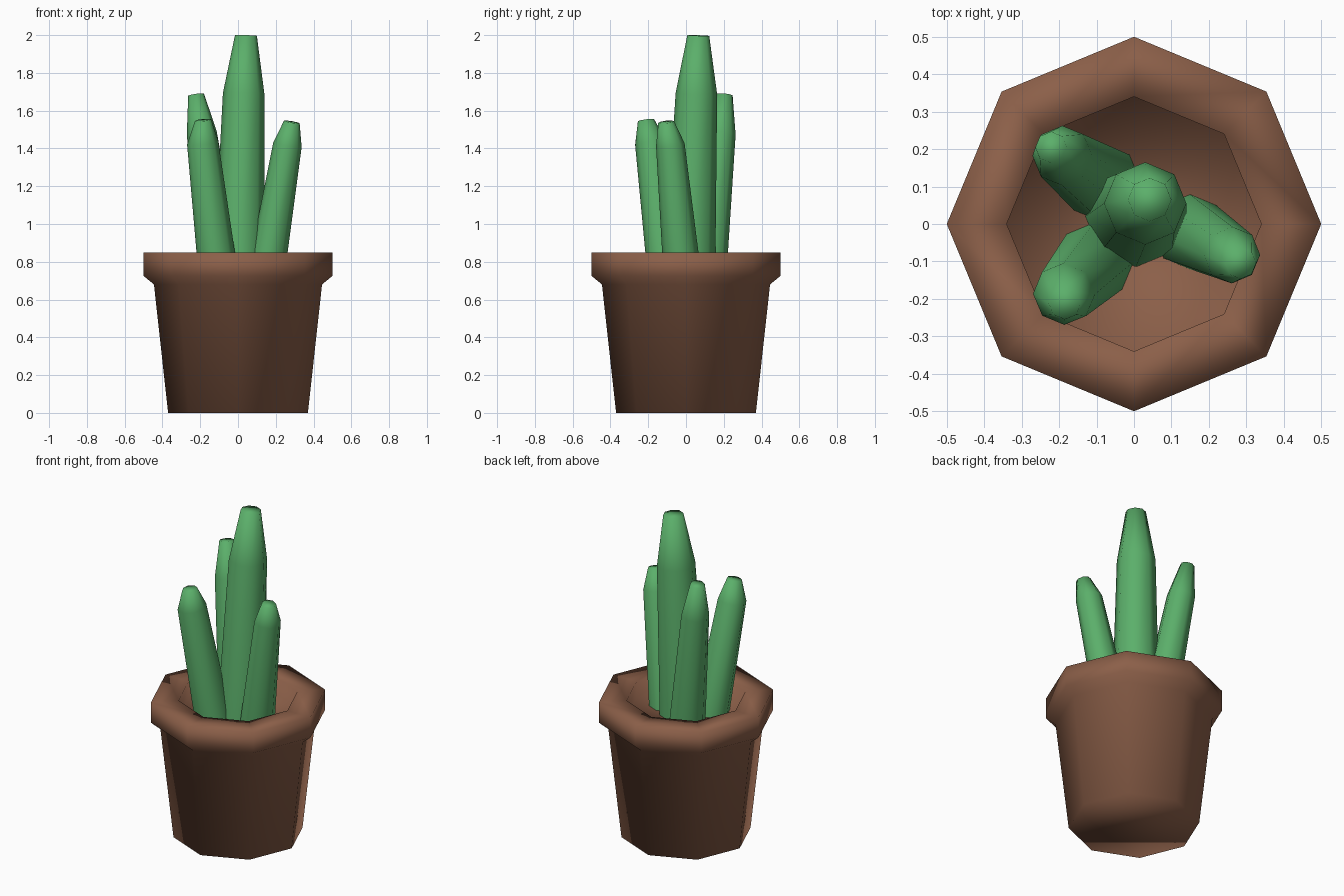
import bpy, math
from mathutils import Vector

if "Cube" in bpy.data.objects:
    bpy.data.objects.remove(bpy.data.objects["Cube"])

SIDES = 8


def material(name, rgb):
    m = bpy.data.materials.new(name)
    m.diffuse_color = (*rgb, 1)
    m.use_nodes = True
    m.node_tree.nodes["Principled BSDF"].inputs["Base Color"].default_value = m.diffuse_color
    return m


def ring(centre, radius, axis=Vector((0, 0, 1))):
    """Octagon of points around centre, tilted to stand across axis."""
    turn = Vector((0, 0, 1)).rotation_difference(axis)
    return [Vector(centre) + turn @ Vector((radius * math.cos(a), radius * math.sin(a), 0))
            for a in (2 * math.pi * i / SIDES for i in range(SIDES))]


def loft(name, rings, mat, cap_start=True):
    """Skin a list of rings, closing the ends, smooth shaded."""
    verts = [v for r in rings for v in r]
    faces = []
    for k in range(len(rings) - 1):
        for i in range(SIDES):
            j = (i + 1) % SIDES
            faces.append((k * SIDES + i, k * SIDES + j, (k + 1) * SIDES + j, (k + 1) * SIDES + i))
    last = (len(rings) - 1) * SIDES
    faces.append(tuple(range(last, last + SIDES)))
    if cap_start:
        faces.append(tuple(reversed(range(SIDES))))
    me = bpy.data.meshes.new(name)
    me.from_pydata(verts, [], faces)
    me.materials.append(mat)
    for p in me.polygons:
        p.use_smooth = True
    ob = bpy.data.objects.new(name, me)
    bpy.context.collection.objects.link(ob)
    return ob


clay = material("clay_brown", (0.26, 0.115, 0.066))
green = material("cactus_green", (0.105, 0.43, 0.145))

# Pot: tapered body, thick rim, recessed soil
pot_profile = [(0.37, 0), (0.445, 0.68), (0.5, 0.725), (0.5, 0.85), (0.34, 0.85), (0.34, 0.75)]
loft("pot", [ring((0, 0, z), r) for r, z in pot_profile], clay)

# Cactus stems: (centre, radius) at base, shoulder and tip
stems = {
    "tall_stem": [((0.005, 0.02, 0.74), 0.135), ((0.03, 0.055, 1.69), 0.11), ((0.042, 0.065, 1.998), 0.058)],
    "back_stem": [((-0.085, 0.11, 0.74), 0.105), ((-0.192, 0.183, 1.48), 0.08), ((-0.222, 0.205, 1.685), 0.042)],
    "left_stem": [((-0.105, -0.1, 0.74), 0.105), ((-0.187, -0.187, 1.43), 0.083), ((-0.185, -0.212, 1.55), 0.043)],
    "right_stem": [((0.148, -0.02, 0.74), 0.1), ((0.262, -0.083, 1.42), 0.076), ((0.285, -0.105, 1.54), 0.042)],
}
for name, (base, shoulder, tip) in stems.items():
    axis = (Vector(tip[0]) - Vector(base[0])).normalized()
    loft(name, [ring(*base), ring(*shoulder, axis), ring(*tip, axis)], green, cap_start=False)
